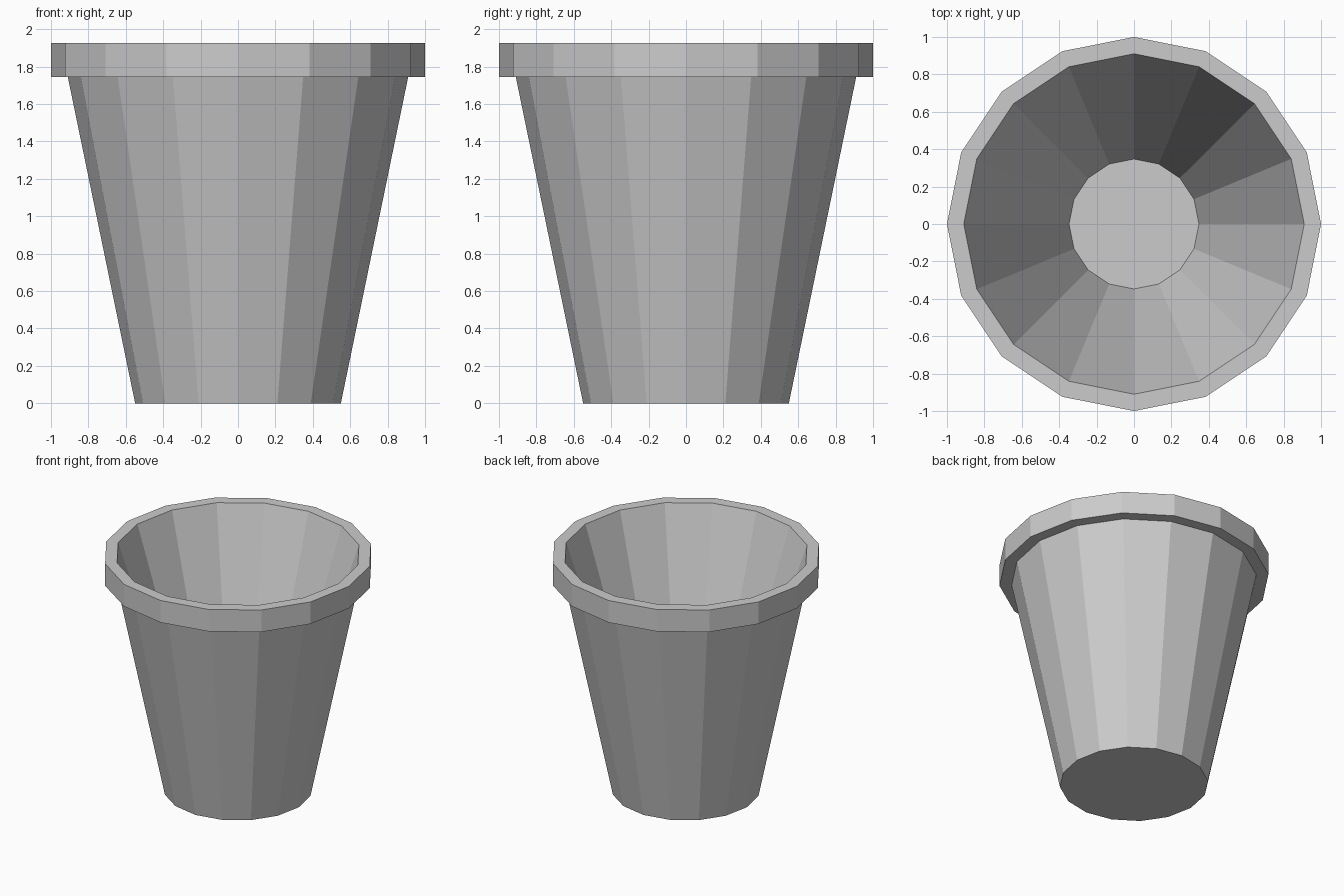
import bpy, bmesh
from math import cos, sin, tau

if "Cube" in bpy.data.objects:
    bpy.data.objects.remove(bpy.data.objects["Cube"])

SIDES = 16

# Pot profile (radius, height): outer wall, rim band, inner wall, inner floor
PROFILE = [(0.55, 0.0), (0.91, 1.745), (1.0, 1.745), (1.0, 1.925),
           (0.91, 1.925), (0.347, 0.2)]


def lathe(name, profile, sides):
    bm = bmesh.new()
    rings = [[bm.verts.new((r * cos(tau * i / sides), r * sin(tau * i / sides), z))
              for i in range(sides)] for r, z in profile]
    for a, b in zip(rings, rings[1:]):
        for i in range(sides):
            j = (i + 1) % sides
            bm.faces.new((a[i], a[j], b[j], b[i]))
    # Underside and inner floor
    bm.faces.new(rings[0][::-1])
    bm.faces.new(rings[-1])
    bmesh.ops.recalc_face_normals(bm, faces=bm.faces)
    mesh = bpy.data.meshes.new(name)
    bm.to_mesh(mesh)
    bm.free()
    obj = bpy.data.objects.new(name, mesh)
    bpy.context.collection.objects.link(obj)
    return obj


lathe("flower_pot", PROFILE, SIDES)
